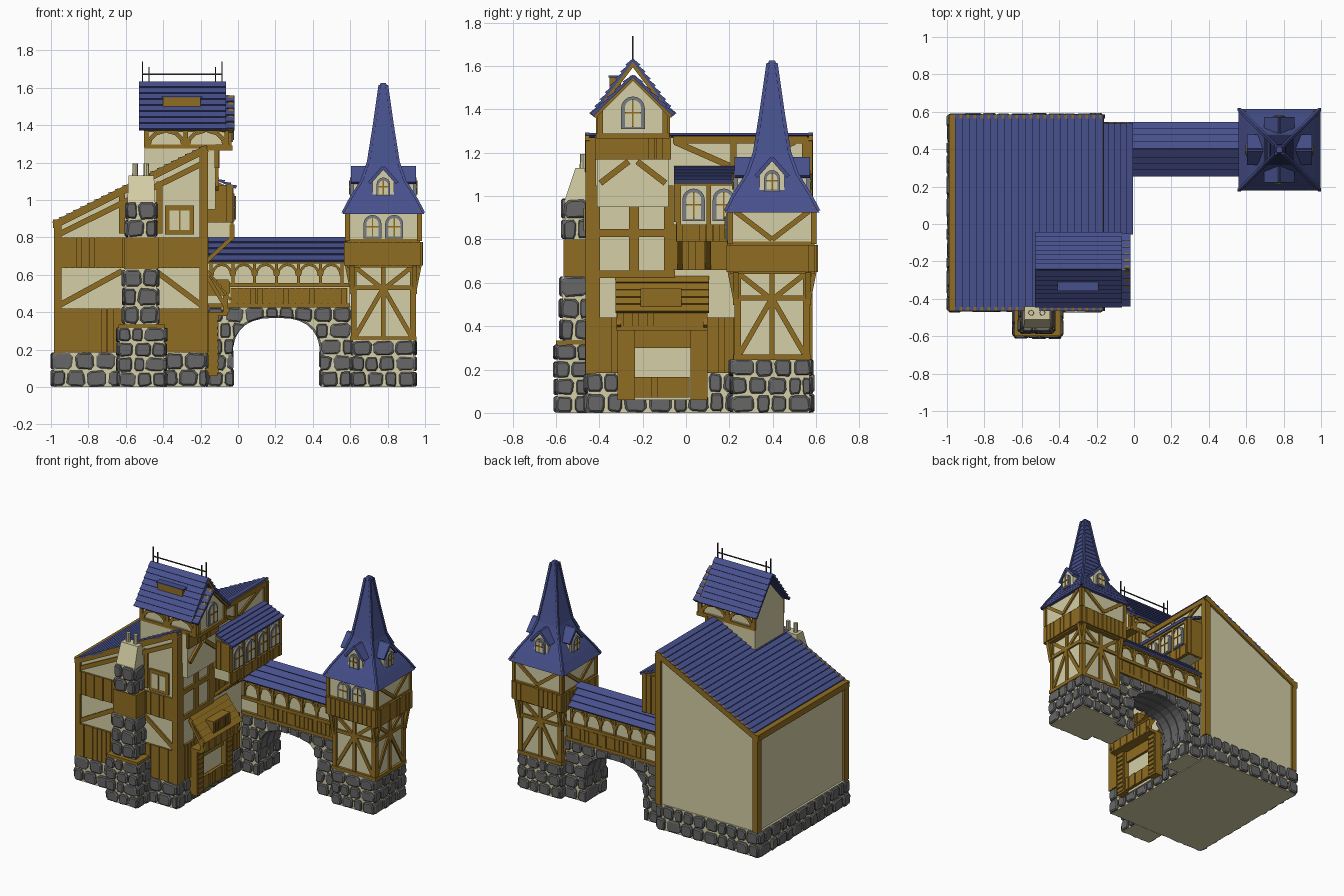
import bpy, bmesh, math, random
from mathutils import Vector

if "Cube" in bpy.data.objects:
    bpy.data.objects.remove(bpy.data.objects["Cube"])
random.seed(4)
rnd = random.uniform
COL = {"wood": (.28, .155, .016), "plaster": (.66, .62, .38), "roof_blue": (.062, .08, .26),
       "stone": (.135, .135, .14), "window_grey": (.19, .2, .23), "iron": (.03, .03, .035)}
MATS = {}
for k, c in COL.items():
    MATS[k] = bpy.data.materials.new(k)
    MATS[k].diffuse_color = (*c, 1)
parts = {}

# ---- helpers: everything is a loft of rings collected per named part
def loft(name, mat, *rings):
    if name not in parts:
        parts[name] = (bmesh.new(), mat)
    bm = parts[name][0]
    R = [[bm.verts.new(p) for p in r] for r in rings]
    n = len(R[0])
    bm.faces.new(R[0][::-1]); bm.faces.new(R[-1])
    for A, B in zip(R, R[1:]):
        for i in range(n):
            j = (i + 1) % n
            bm.faces.new((A[i], A[j], B[j], B[i]))

# wall planes: (u along wall, v up, d outward)
def F(c): return lambda u, v, d: (u, c - d, v)
def B(c): return lambda u, v, d: (u, c + d, v)
def R(c): return lambda u, v, d: (c + d, u, v)
def L(c): return lambda u, v, d: (c - d, u, v)

def prism(name, mat, P, pts, d0, d1):
    loft(name, mat, [P(u, v, d0) for u, v in pts], [P(u, v, d1) for u, v in pts])

def rect(name, mat, P, u0, u1, v0, v1, d=.012, d0=-.01):
    prism(name, mat, P, [(u0, v0), (u1, v0), (u1, v1), (u0, v1)], d0, d)

def bar(name, P, u0, v0, u1, v1, w=.028, d=.011, d0=-.005, mat="wood"):
    k = w / 2 / math.hypot(u1 - u0, v1 - v0)
    a, b = -(v1 - v0) * k, (u1 - u0) * k
    prism(name, mat, P, [(u0 + a, v0 + b), (u1 + a, v1 + b), (u1 - a, v1 - b), (u0 - a, v0 - b)], d0, d)

def box(name, mat, x0, x1, y0, y1, z0, z1):
    rect(name, mat, F(y0), x0, x1, z0, z1, 0, y0 - y1)

def planks(name, P, u0, u1, v0, v1):
    rect(name, "wood", P, u0, u1, v0, v1, .008)
    n = max(2, round((u1 - u0) / .035)); w = (u1 - u0) / n
    for i in range(n):
        rect(name, "wood", P, u0 + i * w + .002, u0 + (i + 1) * w - .002, v0, v1, rnd(.011, .017))

def stones(name, P, u0, u1, v0, v1, hole=None):
    rows = max(1, round((v1 - v0) / .085)); h = (v1 - v0) / rows
    for r in range(rows):
        u = u0
        while u < u1 - .01:
            w = rnd(.06, .12)
            if u + w > u1 - .045: w = u1 - u
            cu, cv, a, b = u + w / 2, v0 + (r + .5) * h, w / 2 - .004, h / 2 - .003
            u += w
            if hole and hole(cu, cv) != (cu, cv) and abs(cu - .205) < .2: continue
            j = lambda: rnd(.85, 1.04)
            pts = [(cu + x * a * j(), cv + y * b * j()) for x, y in
                   ((-.7, -1), (.7, -1), (1, -.6), (1, .6), (.7, 1), (-.7, 1), (-1, .6), (-1, -.6))]
            if hole: pts = [hole(*p) for p in pts]
            d = rnd(.013, .02)
            top = [(cu + (x - cu) * .82, cv + (y - cv) * .82) for x, y in pts]
            loft(name, "stone", [P(x, max(y, 0), -.01) for x, y in pts],
                 [P(x, max(y, 0), d * .6) for x, y in pts], [P(x, max(y, 0), d) for x, y in top])

def masonry(name, x0, x1, y0, y1, z0, z1):
    e = .016
    box(name + "_mortar", "plaster", x0 + e, x1 - e, y0 + e, y1 - e, z0, z1)
    for P in (F(y0 + e), B(y1 - e)): stones(name + "_stones", P, x0 + .005, x1 - .005, z0, z1)
    for P in (L(x0 + e), R(x1 - e)): stones(name + "_stones", P, y0 + .005, y1 - .005, z0, z1)

def roof(name, e0, e1, r0, r1, n, t=.014, mat="roof_blue"):
    e0, e1, r0, r1 = map(Vector, (e0, e1, r0, r1))
    N = (e1 - e0).cross(r0 - e0).normalized()
    if N.z < 0: N = -N
    for i in range(n):
        q = [e0.lerp(r0, i / n), e1.lerp(r1, i / n), e1.lerp(r1, (i + 1) / n), e0.lerp(r0, (i + 1) / n)]
        loft(name, mat, [p - N * .006 for p in q], [q[0] + N * t, q[1] + N * t, q[2] + N * t * .3, q[3] + N * t * .3])

def arch_pts(u, v, w, h):
    return [(u - w, v), (u + w, v)] + [(u + w * math.cos(a * math.pi / 8), v + h - w + w * math.sin(a * math.pi / 8)) for a in range(9)]

def window(name, P, u, v, w, h):
    prism(name + "_frame", "window_grey", P, arch_pts(u, v, w, h), -.01, .017)
    prism(name + "_pane", "plaster", P, arch_pts(u, v + .01, w * .68, h - .026), 0, .02)
    bar(name + "_bars", P, u, v + .01, u, v + h - .015, .007, .024)
    bar(name + "_bars", P, u - w * .68, v + h * .5, u + w * .68, v + h * .5, .007, .024)

# ---- main house: stone base, plastered shed-shaped body
masonry("house_base", -1, -.16, -.47, .59, 0, .185)
slope = lambda x: .88 + (x + .98) * .5
prism("house_walls", "plaster", F(-.45), [(-.97, .1), (-.175, .1), (-.175, 1.27), (-.97, .875)], -1.02, 0)
for P in (F(-.45), B(.57)):
    rect("corner_posts", "wood", P, -.985, -.945, .18, .88, .014)
    rect("corner_posts", "wood", P, -.205, -.16, .18, 1.27, .014)
    bar("barge_boards", P, -.985, .865, -.165, 1.275, .04, .015)
for y in (-.46, .535):
    rect("corner_posts", "wood", L(-.97), y, y + .045, .18, .88, .014)
    rect("corner_posts", "wood", R(-.175), y, y + .045, .18, 1.27, .014)
box("eave_beam", "wood", -.99, -.945, -.465, .585, .85, .895)
roof("house_roof", (-.95, -.465, .895), (-.95, .585, .895), (-.165, -.465, 1.288), (-.165, .585, 1.288), 21)
# front timber work
P = F(-.45)
planks("front_planks", P, -.95, -.2, .185, .42)
planks("front_planks", P, -.97, -.17, .635, .8)
for a in ((-.95, .44, -.62, .62), (-.44, .62, -.2, .44), (-.95, .82, -.2, 1.19), (-.62, .82, -.62, 1.03), (-.42, .82, -.42, 1.1)):
    bar("front_braces", P, *a, .03)
rect("front_window_frame", "wood", P, -.39, -.235, .815, .97, .016)
rect("front_window_pane", "plaster", P, -.365, -.26, .84, .945, .02)
bar("front_window_bars", P, -.312, .84, -.312, .945, .008, .024)
# right side timber work
P = R(-.175)
planks("right_planks", P, -.45, .25, .185, .44)
planks("right_planks", P, -.42, -.07, 1.0, 1.05)
for y in (-.42, -.24, -.08): bar("right_posts", P, y, .44, y, 1.05, .045, .014)
for z in (.64, .83): bar("right_rails", P, -.45, z, -.05, z, .035, .014)
planks("right_planks", P, -.06, .54, .66, .87)
bar("right_rails", P, -.06, 1.26, .56, 1.26, .035, .014)
for a in ((-.05, 1.25, .2, 1.14), (.25, 1.14, .5, 1.25), (.22, 1.13, .22, 1.27)): bar("right_braces", P, *a)

# ---- chimney
masonry("chimney_foot", -.65, -.38, -.61, -.44, 0, .32)
box("chimney_trim", "wood", -.64, -.39, -.6, -.44, .315, .335)
masonry("chimney_middle", -.62, -.42, -.585, -.44, .335, .63)
box("chimney_band", "wood", -.61, -.425, -.565, -.44, .63, .8)
masonry("chimney_upper", -.605, -.43, -.575, -.44, .8, .99)
loft("chimney_cap", "plaster", *[[(-.517 + sx * w, y, z) for sx, y in ((-1, y0), (1, y0), (1, -.44), (-1, -.44))]
     for w, y0, z in ((.075, -.56, .98), (.068, -.51, 1.13))])
for x in (-.55, -.49):
    loft("chimney_pots", "plaster", *[[(x + r * math.cos(a * math.pi / 4), -.475 + r * math.sin(a * math.pi / 4), z) for a in range(8)]
         for r, z in ((.016, 1.12), (.014, 1.195))])

# ---- big roof dormer
box("dormer_lower", "plaster", -.5, -.12, -.41, -.08, .95, 1.3)
prism("dormer_upper", "plaster", R(-.045), [(-.405, 1.28), (-.085, 1.28), (-.085, 1.38), (-.245, 1.56), (-.405, 1.38)], -.455, 0)
for s in (-1, 1):
    y = lambda h: -.245 + s * h
    roof("dormer_roof", (-.53, y(.19), 1.375), (-.065, y(.19), 1.375), (-.53, -.245, 1.63), (-.065, -.245, 1.63), 8)
    roof("dormer_front_roof", (-.1, y(.185), 1.375), (-.018, y(.185), 1.375), (-.1, -.245, 1.555), (-.018, -.245, 1.555), 5)
    bar("dormer_gable_boards", R(-.045), y(.18), 1.37, -.245, 1.55, .025, .018)
    bar("dormer_gable_boards", R(-.08), y(.185), 1.37, -.245, 1.615, .025, .012)
    bar("dormer_timber", R(-.045), y(.15), 1.28, y(.15), 1.4, .025)
    bar("dormer_timber", R(-.115), y(.15), 1.06, y(.02), 1.16)
    W = F(-.405) if s < 0 else B(-.085)
    for x in (-.49, -.28, -.06): bar("dormer_timber", W, x, 1.28, x, 1.38, .025)
    for z in (1.285, 1.375): bar("dormer_timber", W, -.5, z, -.045, z, .022)
    for c, m in ((-.48, 1), (-.29, -1), (-.27, 1), (-.07, -1)):
        q = [(c + m * .09 * (1 - math.cos(t)), 1.285 + .085 * math.sin(t)) for t in (0, .5, 1, 1.57)]
        for a, b in zip(q, q[1:]): bar("dormer_arch_braces", W, *a, *b, .022)
planks("dormer_band", R(-.115), -.42, -.07, 1.17, 1.28)
box("dormer_sill", "wood", -.2, -.03, -.415, -.075, 1.265, 1.29)
window("dormer_window", R(-.045), -.245, 1.31, .055, .15)
box("roof_vent", "wood", -.4, -.2, -.352, -.3, 1.5, 1.548)
box("roof_vent_lid", "roof_blue", -.41, -.19, -.358, -.29, 1.548, 1.556)
for x in (-.51, -.475, -.12, -.085):
    box("ridge_railing", "iron", x - .003, x + .003, -.248, -.242, 1.62, 1.74 if x in (-.51, -.085) else 1.71)
box("ridge_railing", "iron", -.51, -.085, -.248, -.242, 1.668, 1.675)

# ---- oriel on the right wall
box("oriel_walls", "plaster", -.18, -.035, -.04, .53, .8, 1.07)
P = R(-.035)
planks("oriel_planks", P, -.045, .535, .79, .87)
bar("oriel_timber", P, -.045, 1.06, .535, 1.06, .022)
for i in range(5): bar("oriel_timber", P, -.035 + i * .14, .87, -.035 + i * .14, 1.06, .022)
for i in range(4): window("oriel_window", P, .035 + i * .14, .885, .052, .15)
planks("oriel_side", F(-.04), -.175, -.025, .88, 1.08)
planks("oriel_side", B(.53), -.175, -.025, .8, 1.08)
prism("oriel_cheeks", "wood", F(-.04), [(-.17, 1.06), (-.03, 1.06), (-.17, 1.125)], -.57, 0)
for y in (-.03, .1, .24): bar("oriel_brackets", F(y), -.17, .67, -.03, .8, .022, .01, -.015)
roof("oriel_roof", (-.01, -.055, 1.065), (-.01, .54, 1.065), (-.17, -.055, 1.135), (-.17, .54, 1.135), 5)

# ---- porch
for y in (-.315, .02):
    box("porch_posts", "wood", -.175, -.11, y, y + .08, .06, .4)
    for i in range(9): box("porch_post_slats", "wood", -.12, -.104, y + .008, y + .072, .075 + i * .035, .1 + i * .035)
for y in (-.31, .09): bar("porch_brackets", F(y), -.17, .6, -.05, .4, .02, .01, -.01)
planks("porch_beam", R(-.07), -.32, .1, .385, .49)
box("porch_soffit", "wood", -.175, -.06, -.32, .1, .38, .4)
box("porch_lintel", "wood", -.175, -.13, -.24, .02, .3, .39)
rect("porch_door", "plaster", R(-.16), -.24, .02, .06, .3, .012)
planks("porch_step", R(-.13), -.235, .015, .07, .165)
roof("porch_canopy", (-.04, -.325, .465), (-.04, .105, .465), (-.17, -.325, .63), (-.17, .105, .63), 5, .01, "wood")
box("canopy_hatch", "wood", -.16, -.05, -.21, -.02, .49, .575)
for i in range(7): bar("canopy_hatch_slats", R(-.05), -.195 + i * .027, .5, -.195 + i * .027, .565, .015, .006)

# ---- bridge: stone arch with covered timber walk
def hole(u, v, w=.235, h=.225):
    dx, dz = (u - .205) / w, max(0, (v - .15) / h)
    r = (abs(dx) ** 2.6 + dz ** 2.6) ** (1 / 2.6)
    if r >= 1 or r < 1e-4: return (u, v)
    return (.205 + dx / r * w, .15 + dz / r * h if v > .15 else v)
arch = []
for i in range(15):
    t = math.pi * i / 14; c = math.cos(t)
    arch.append((.205 - .245 * math.copysign(abs(c) ** .77, c), .15 + .23 * max(0, math.sin(t)) ** .77))
prism("arch_mortar", "plaster", F(.285), [(-.17, 0), (-.04, 0)] + arch + [(.45, 0), (.62, 0), (.62, .43), (-.17, .43)], -.23, 0)
for P in (F(.285), B(.515)): stones("arch_stones", P, -.165, .61, 0, .43, hole)
for P in (R(-.042), L(.452)): stones("arch_stones", P, .275, .525, 0, .2)
for a, b in zip(arch, arch[1:]):   # soffit stones
    for k in range(3): bar("arch_stones", F(.3 + k * .075), *a, *b, .02, 0, -.068, "stone")
prism("bridge_walls", "plaster", R(.6), [(.285, .42), (.515, .42), (.515, .68), (.4, .79), (.285, .68)], -.77, 0)
for s, P in ((-1, F(.285)), (1, B(.515))):
    planks("bridge_parapet", P, -.04, .585, .43, .53)
    for z in (.435, .545, .67): bar("bridge_rails", P, -.16, z, .6, z, .022, .018)
    for i in range(7):
        x = -.145 + i * .117
        bar("bridge_posts", P, x, .54, x, .67, .016, .014)
        if i < 6:
            q = [(x + .0585 - .052 * math.cos(t * math.pi / 6), .595 + .06 * math.sin(t * math.pi / 6)) for t in range(7)]
            for a, b in zip(q, q[1:]): bar("bridge_arches", P, *a, *b, .014)
    roof("bridge_roof", (-.165, .4 + s * .135, .67), (.6, .4 + s * .135, .67), (-.165, .4, .8), (.6, .4, .8), 4)

# ---- tower
CX, CY = .777, .397
masonry("tower_base", .6, .955, .2, .585, 0, .25)
def block(name, mat, h, z0, z1): box(name, mat, CX - h, CX + h, CY - h, CY + h, z0, z1)
block("tower_lower", "plaster", .16, .24, .66)
block("tower_sill", "wood", .178, .245, .27)
block("tower_jetty", "wood", .195, .64, .79)
block("tower_upper", "plaster", .195, .78, .95)
for c, make, sg in ((CX, F, CY), (CX, B, CY), (CY, R, CX), (CY, L, CX)):
    at = lambda h: make(sg - h if make in (F, L) else sg + h)
    P = at(.16)
    for s in (-1, 1):
        bar("tower_timber", P, c + s * .158, .25, c + s * .158, .65, .03, .014)
        bar("tower_timber", P, c + s * .15, .27, c, .53, .024)
        bar("tower_timber", P, c + s * .15, .64, c + s * .01, .53, .024)
        bar("tower_brackets", P, c + s * .165, .5, c + s * .195, .65, .02, .02)
        bar("tower_upper_timber", at(.195), c + s * .19, .78, c + s * .19, .95, .022)
        if make is F: window("tower_window", at(.195), c + s * .058, .795, .048, .125)
        else: bar("tower_upper_timber", at(.195), c + s * .17, .93, c, .8, .024)
    bar("tower_timber", P, c, .26, c, .65, .024, .013)
    bar("tower_timber", P, c - .16, .53, c + .16, .53, .024, .013)
    planks("tower_jetty_planks", at(.195), c - .2, c + .2, .65, .775)
    # small roof dormer on each side
    D = at(.16)
    prism("tower_dormers", "plaster", D, [(c - .058, .99), (c + .058, .99), (c + .058, 1.1), (c, 1.165), (c - .058, 1.1)], -.12, 0)
    window("tower_dormer_window", D, c, 1.02, .036, .1)
    for s in (-1, 1): bar("tower_dormer_roofs", D, c + s * .075, 1.09, c, 1.175, .018, .014, -.13, "roof_blue")
# flared shingled spire with hip ridges
prof = [(.93, .215), (1.0, .178), (1.1, .115), (1.2, .08), (1.4, .048), (1.61, .018)]
def half(z):
    for (a, p), (b, q) in zip(prof, prof[1:]):
        if z <= b + 1e-6: return p + (q - p) * (z - a) / (b - a)
    return prof[-1][1]
sq = lambda h, z: [(CX + a * h, CY + b * h, z) for a, b in ((-1, -1), (1, -1), (1, 1), (-1, 1))]
N = 20
for i in range(N):
    z0, z1 = .93 + .68 * i / N, .93 + .68 * (i + 1) / N
    loft("tower_spire", "roof_blue", sq(half(z0) + .004, z0 - .006), sq(half(z1) - .001, z1))
    for a, b in ((-1, -1), (1, -1), (1, 1), (-1, 1)):
        loft("spire_ridges", "roof_blue", *[[(CX + a * half(z) + x, CY + b * half(z) + y, z + .004)
             for x, y in ((-.008, -.008), (.008, -.008), (.008, .008), (-.008, .008))] for z in (z0, z1)])
loft("spire_tip", "roof_blue", sq(.022, 1.605), sq(.014, 1.625))

# ---- turn collected parts into objects
for name, (bm, mat) in parts.items():
    bmesh.ops.recalc_face_normals(bm, faces=bm.faces[:])
    me = bpy.data.meshes.new(name)
    bm.to_mesh(me); bm.free()
    me.materials.append(MATS[mat])
    bpy.context.collection.objects.link(bpy.data.objects.new(name, me))

for m in bpy.data.materials:
    if m.users and not m.is_grease_pencil:
        m.use_nodes = True
        m.node_tree.nodes["Principled BSDF"].inputs["Base Color"].default_value = m.diffuse_color
